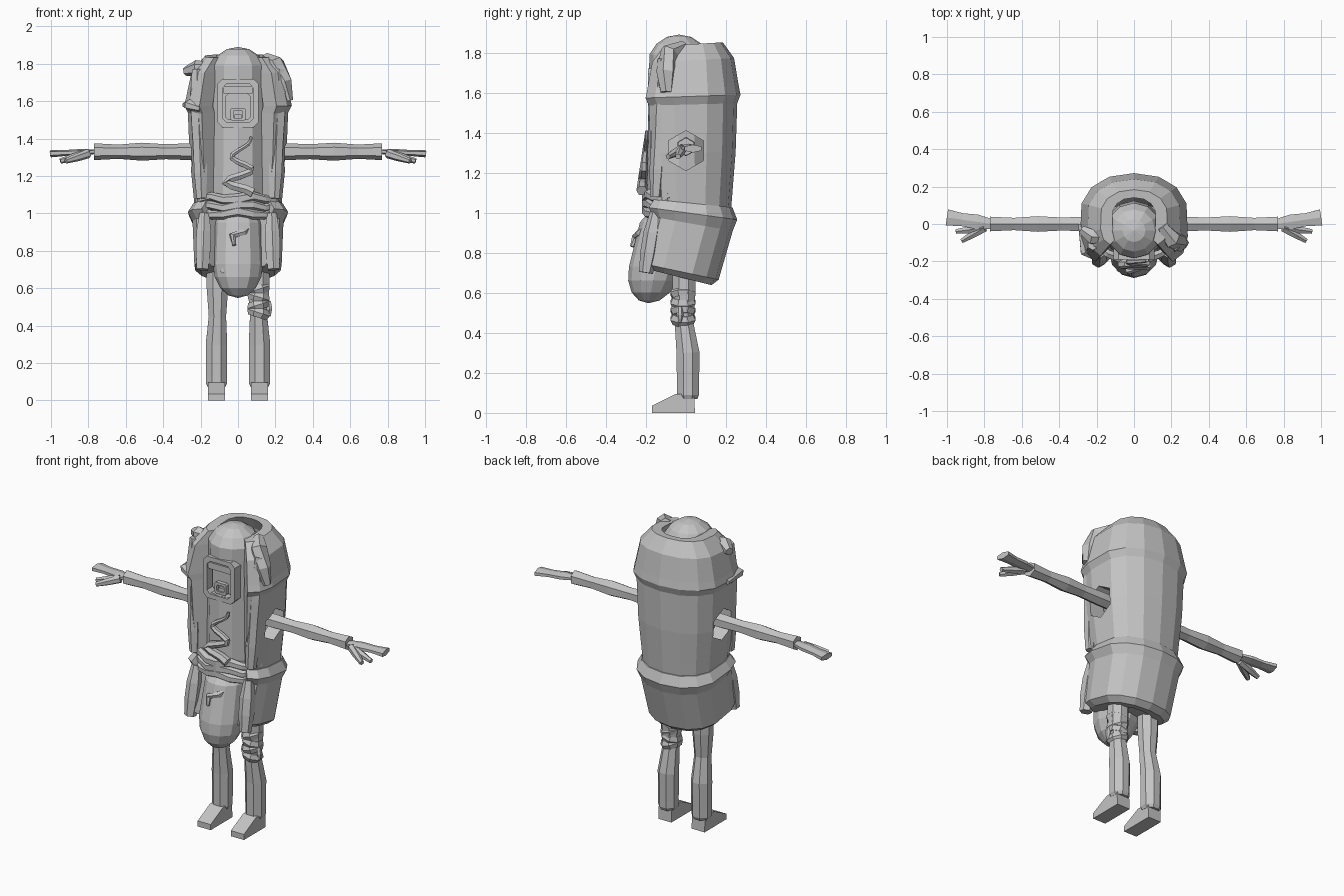
import bpy, bmesh
from math import sin, cos, pi, copysign
from mathutils import Vector

if "Cube" in bpy.data.objects:
    bpy.data.objects.remove(bpy.data.objects["Cube"], do_unlink=True)

grey = bpy.data.materials.new("plain_grey")
grey.use_nodes = True
grey.diffuse_color = (.55, .55, .55, 1)
grey.node_tree.nodes["Principled BSDF"].inputs["Base Color"].default_value = grey.diffuse_color

SIDES = {"left": 1, "right": -1}
VERTICAL = Vector((0, 1, 0))
SIDEWAYS = Vector((0, 0, 1))
ARM_HEIGHT = 1.33


def finish(name, mesh_builder):
    """Turn a bmesh into a named grey object."""
    bmesh.ops.recalc_face_normals(mesh_builder, faces=mesh_builder.faces)
    mesh = bpy.data.meshes.new(name)
    mesh_builder.to_mesh(mesh)
    mesh_builder.free()
    mesh.materials.append(grey)
    part = bpy.data.objects.new(name, mesh)
    bpy.context.collection.objects.link(part)
    return part


def loft(name, rings, wrap=False):
    """Skin a row of equal rings, closing the ends unless they wrap round."""
    builder = bmesh.new()
    rows = [[builder.verts.new(point) for point in ring] for ring in rings]
    for lower_row, upper_row in zip(rows, rows[1:] + rows[:1] if wrap else rows[1:]):
        for i, corner in enumerate(lower_row):
            builder.faces.new((lower_row[i - 1], corner, upper_row[i], upper_row[i - 1]))
    if not wrap:
        builder.faces.new(rows[0])
        builder.faces.new(rows[-1])
    return finish(name, builder)


def tube(name, path, radii, direction=SIDEWAYS, flat=1, sides=6, mirror=1):
    """Faceted tube along a path, with one radius for each point."""
    points = [Vector(point) for point in path]
    rings = []
    for i, (point, radius) in enumerate(zip(points, radii)):
        tangent = (points[min(i + 1, len(points) - 1)] - points[max(i - 1, 0)]).normalized()
        across = direction.cross(tangent).normalized()
        up = tangent.cross(across) * flat
        ring = []
        for step in range(sides):
            angle = 2 * pi * (step + .5) / sides
            corner = point + radius * (across * cos(angle) + up * sin(angle))
            ring.append((corner.x * mirror, corner.y, corner.z))
        rings.append(ring)
    return loft(name, rings)


def limb(name, start, end, radii, **options):
    """Straight tube with evenly spaced radii."""
    start, end = Vector(start), Vector(end)
    last = len(radii) - 1
    return tube(name, [start.lerp(end, i / last) for i in range(last + 1)], radii, **options)


def capsule(name, radius, low, high, depth, lean=0, droop=1):
    """Round-ended upright body between two sphere centres."""
    builder = bmesh.new()
    bmesh.ops.create_uvsphere(builder, u_segments=12, v_segments=8, radius=radius)
    for vert in builder.verts:
        upper_half = vert.co.z > radius / 9
        vert.co.z = vert.co.z + high if upper_half else vert.co.z * droop + low
        vert.co.y += depth + lean * (vert.co.z - low)
    return finish(name, builder)


def power(value, exponent):
    return copysign(abs(value) ** exponent, value)


def bun_section(width, middle, height, slope):
    """C-shaped ring: round outer back, square front lips, then the hollow."""
    outer = []
    for step in range(13):
        angle = pi / 2 + (step / 6 - 1) * pi * .83
        bulge, reach = (.9, .8) if sin(angle) > 0 else (.5, .9)
        outer.append((power(cos(angle), bulge), power(sin(angle), bulge) * reach))
    inner = [(x * .65, y * .7) for x, y in reversed(outer)]
    ring = []
    for x, y in outer + inner:
        depth = middle + y * width
        ring.append((x * width, depth, height + slope * depth))
    return ring


def bun(name, levels, low_slope, high_slope):
    """Stack bun sections given as (height, width)."""
    rings = []
    for i, (height, width) in enumerate(levels):
        blend = i / (len(levels) - 1)
        slope = low_slope + (high_slope - low_slope) * blend
        rings.append(bun_section(width, min(.04, (height - .8) / 4), height, slope))
    return loft(name, rings)


def octagon(depth, middle, wide, tall):
    """Upright rectangle with clipped corners."""
    clip = min(wide, tall) / 4
    corners = [(wide, tall - clip), (wide - clip, tall)]
    corners += [(-x, z) for x, z in reversed(corners)]
    corners += [(-x, -z) for x, z in corners]
    return [(x, depth, middle + z) for x, z in corners]


def frame(name, middle, wide, tall, border, front, back):
    rings = [octagon(depth, middle, wide - inset, tall - inset)
             for inset, depth in ((0, back), (0, front), (border, front), (border, back))]
    return loft(name, rings, wrap=True)


def plate(name, middle, wide, tall, front, back):
    return loft(name, [octagon(depth, middle, wide, tall) for depth in (front, back)])


def cut(part, cutter):
    modifier = part.modifiers.new("opening", "BOOLEAN")
    modifier.operation, modifier.solver, modifier.object = "DIFFERENCE", "EXACT", cutter
    bpy.context.view_layer.objects.active = part
    bpy.ops.object.modifier_apply(modifier=modifier.name)
    bpy.data.objects.remove(cutter, do_unlink=True)


# Bun halves with a raised seam on each
upper_bun = bun("upper_bun", [(1, .23), (1.1, .24), (1.3, .26), (1.54, .27), (1.58, .29),
                              (1.62, .28), (1.76, .25), (1.84, .18)], 0, .06)
bun("lower_bun", [(.67, .2), (.7, .235), (.95, .245), (1, .27), (1.05, .24)], -.25, -.1)
limb("bun_floor", (0, -.04, .69), (0, -.03, .75), [.17, .17], direction=VERTICAL, sides=12)

# Sausage halves and the face opening
upper_sausage = capsule("upper_sausage", .16, 1.1, 1.73, -.035)
capsule("lower_sausage", .135, .73, .9, -.15, .2, droop=1.35)
cut(upper_sausage, plate("face_cutter", 1.6, .085, .11, -.3, -.13))

# Face
frame("face_frame", 1.59, .11, .13, .028, -.19, -.12)
plate("brow_band", 1.66, .08, .02, -.18, -.12)
plate("cheeks", 1.57, .07, .07, -.15, -.12)
frame("mouth", 1.53, .04, .035, .015, -.175, -.14)
plate("tongue", 1.52, .02, .01, -.165, -.14)

# Gathered cloth at the waist
for row in range(3):
    angles = [pi * step / 8 for step in range(9)]
    tube(f"waist_fold_{row + 1}",
         [(.2 * cos(a), -.08 - .11 * sin(a), 1 + .04 * row + .012 * sin(5 * a + row))
          for a in angles],
         [.028 + .005 * cos(4 * a) for a in angles])

# Sauce squiggles, widening towards the bottom
waves = [step / 16 for step in range(17)]
tube("upper_sauce",
     [(.03 * (1 - t) + (.04 + .04 * t) * cos(4 * pi * t ** 1.3), -.195 - .025 * t, 1.41 - .3 * t)
      for t in waves],
     [.008 + .02 * t for t in waves], direction=VERTICAL)
tube("lower_sauce", [(.07, -.2, .93), (.03, -.23, .9), (-.03, -.25, .88), (-.02, -.27, .83)],
     [.006, .02, .02, .01], direction=VERTICAL)
limb("sauce_drop", (-.07, -.25, .72), (-.08, -.23, .66), [.01, .02, .01], direction=VERTICAL)

# Folded cloth on the upper rim
tube("left_top_flap", [(.15, -.01, 1.83), (.2, -.08, 1.8), (.24, -.1, 1.7), (.265, -.1, 1.6)],
     [.03, .05, .05, .03])
tube("right_top_flap", [(-.15, -.07, 1.78), (-.22, -.07, 1.775), (-.28, -.03, 1.76)],
     [.03, .045, .025])
tube("right_side_fold", [(-.2, -.18, 1.56), (-.26, -.15, 1.58), (-.285, 0, 1.58)],
     [.02, .03, .015])

for label, mirror in SIDES.items():
    upright = dict(direction=VERTICAL, mirror=mirror)
    level = dict(direction=SIDEWAYS, mirror=mirror)

    # Hexagonal arm hole
    cut(upper_bun, limb("hole_cutter", (.15, 0, 1.31), (.4, 0, 1.31), [.1, .1], **level))

    # Rolled front lips
    limb(f"{label}_upper_lip", (.195, -.15, 1.08), (.22, -.11, 1.77),
         [.03, .04, .04, .045, .045, .03], **upright)
    limb(f"{label}_lower_lip", (.19, -.2, .7), (.18, -.15, 1), [.035, .045, .045, .03], **upright)

    # Sleeved arm and open hand
    limb(f"{label}_arm", (.13, 0, ARM_HEIGHT), (.77, 0, ARM_HEIGHT),
         [.045, .045, .04, .048, .038, .045], **level)
    limb(f"{label}_palm", (.76, 0, ARM_HEIGHT), (1, .035, 1.32),
         [.03, .045, .04, .05], flat=.4, **level)
    for finger, reach, spread in (("finger", .95, -.04), ("thumb", .92, -.09)):
        limb(f"{label}_{finger}", (.8, -.02, 1.32), (reach, spread, 1.28),
             [.025, .022, .014], **level)

    # Trouser leg with cuff
    tube(f"{label}_leg", [(.115, .01, height) for height in (.07, .09, .13, .3)]
         + [(.11, -.01, height) for height in (.45, .6, .75)],
         [.05, .06, .06, .062, .05, .062, .062], sides=8, **upright)

    # Wedge shoe
    profile = [(.045, 0), (-.17, 0), (-.17, .035), (-.05, .095), (.04, .095)]
    loft(f"{label}_shoe", [[(x * mirror, y, z) for y, z in profile] for x in (.07, .16)])

# Bunched cloth around the left thigh, tilted to and fro
for row in range(4):
    height = .47 + row / 24
    tilt = .008 * (-1) ** row
    limb(f"thigh_wrap_{row + 1}", (.11 - tilt, -.015, height - .025),
         (.11 + tilt, -.015, height + .025), [.055, .068, .055], direction=VERTICAL, sides=8)
limb("wrap_tail", (.165, -.03, .53), (.17, -.03, .45), [.012, .018, .006], direction=VERTICAL)
